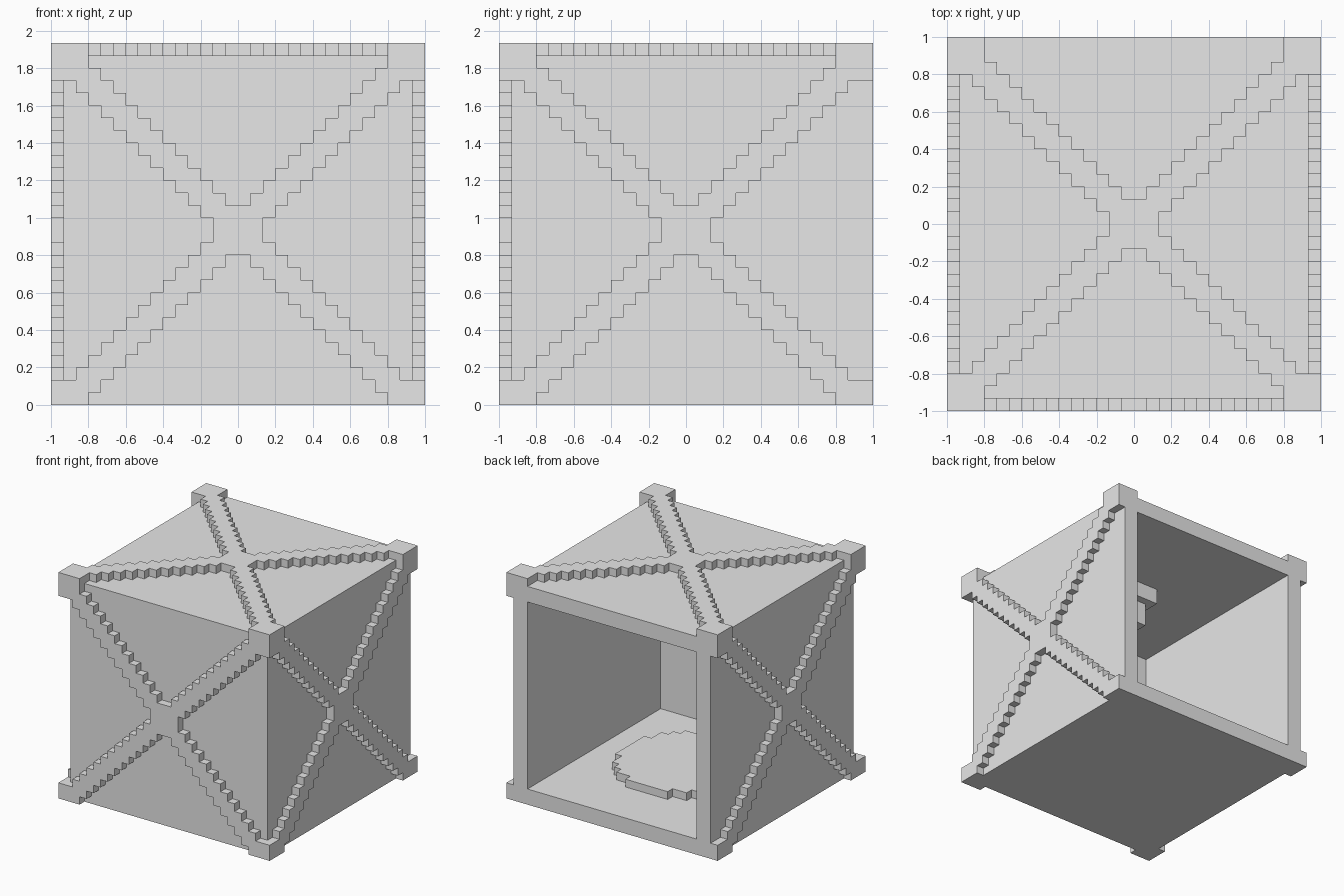
import bpy, bmesh
from mathutils import Vector

if "Cube" in bpy.data.objects:
    bpy.data.objects.remove(bpy.data.objects["Cube"], do_unlink=True)

U = 2 / 30            # one block unit
N = 30                # blocks along the longest side
X, Y, Z = Vector((1, 0, 0)), Vector((0, 1, 0)), Vector((0, 0, 1))

grey = bpy.data.materials.new("light_grey")
grey.use_nodes = True
colour = (0.8, 0.8, 0.8, 1)
grey.diffuse_color = colour
grey.node_tree.nodes["Principled BSDF"].inputs["Base Color"].default_value = colour


def finish(name, bm):
    bmesh.ops.recalc_face_normals(bm, faces=bm.faces)
    bmesh.ops.scale(bm, vec=(U, U, U), verts=bm.verts)
    mesh = bpy.data.meshes.new(name)
    bm.to_mesh(mesh)
    bm.free()
    mesh.materials.append(grey)
    obj = bpy.data.objects.new(name, mesh)
    bpy.context.collection.objects.link(obj)
    return obj


def box_mesh(lo, hi):
    bm = bmesh.new()
    bmesh.ops.create_cube(bm, size=1)
    lo, hi = Vector(lo), Vector(hi)
    for v in bm.verts:
        v.co = (lo + hi) / 2 + v.co * (hi - lo)
    return bm


def stepped_plate(name, cells, origin, du, dv, normal):
    """Flat pattern of square cells, raised by one block along the normal."""
    bm = bmesh.new()
    origin = Vector(origin)
    for i, j in cells:
        corners = ((i, j), (i + 1, j), (i + 1, j + 1), (i, j + 1))
        bm.faces.new([bm.verts.new(origin + du * a + dv * b) for a, b in corners])
    bmesh.ops.remove_doubles(bm, verts=bm.verts, dist=0.01)
    top = bmesh.ops.extrude_face_region(bm, geom=bm.faces[:], use_keep_orig=True)
    moved = [g for g in top["geom"] if isinstance(g, bmesh.types.BMVert)]
    bmesh.ops.translate(bm, vec=normal, verts=moved)
    bmesh.ops.recalc_face_normals(bm, faces=bm.faces)
    bmesh.ops.dissolve_limit(bm, angle_limit=0.02, verts=bm.verts, edges=bm.edges)
    return finish(name, bm)


def in_brace(i, j):
    """Diagonal cross with square corner pads."""
    a, b = min(i, N - 1 - i), min(j, N - 1 - j)
    return abs(a - b) <= 1 or max(a, b) <= 2


def brace_cells(first_col, first_row, rows):
    return [(i, j) for i in range(first_col, N) for j in range(first_row, rows)
            if in_brace(i, j)]


# Hollow shell, open at the back
bm = box_mesh((-14, -14, 0), (14, 15, 28))
back = max(bm.faces, key=lambda f: f.calc_center_median().y)
bmesh.ops.inset_region(bm, faces=[back], thickness=2, use_even_offset=True)
pocket = bmesh.ops.extrude_discrete_faces(bm, faces=[back])["faces"][0]
bmesh.ops.translate(bm, vec=Y * -27, verts=pocket.verts)
finish("crate_shell", bm)

# Raised crosses; each leaves out the edge cells its neighbour already has
stepped_plate("top_brace", brace_cells(0, 0, N), (-15, 15, 28), X, -Y, Z)
stepped_plate("front_brace", brace_cells(0, 1, N - 1), (-15, -14, 29), X, -Z, -Y)
for name, side in (("left_brace", 1), ("right_brace", -1)):
    stepped_plate(name, brace_cells(1, 1, N - 1), (14 * side, -15, 29), Y, -Z, X * side)

# Round pad on the floor inside
disc = [(i, j) for i in range(-8, 8) for j in range(-8, 8)
        if (i + 0.5) ** 2 + (j + 0.5) ** 2 < 64]
stepped_plate("floor_disc", disc, (0, 0, 2), X, Y, Z)

# Fitting hanging from the ceiling
finish("ceiling_mount", box_mesh((-2, -2, 24), (2, 2, 26)))
finish("ceiling_rod", box_mesh((-1, -1, 21), (1, 1, 24)))
